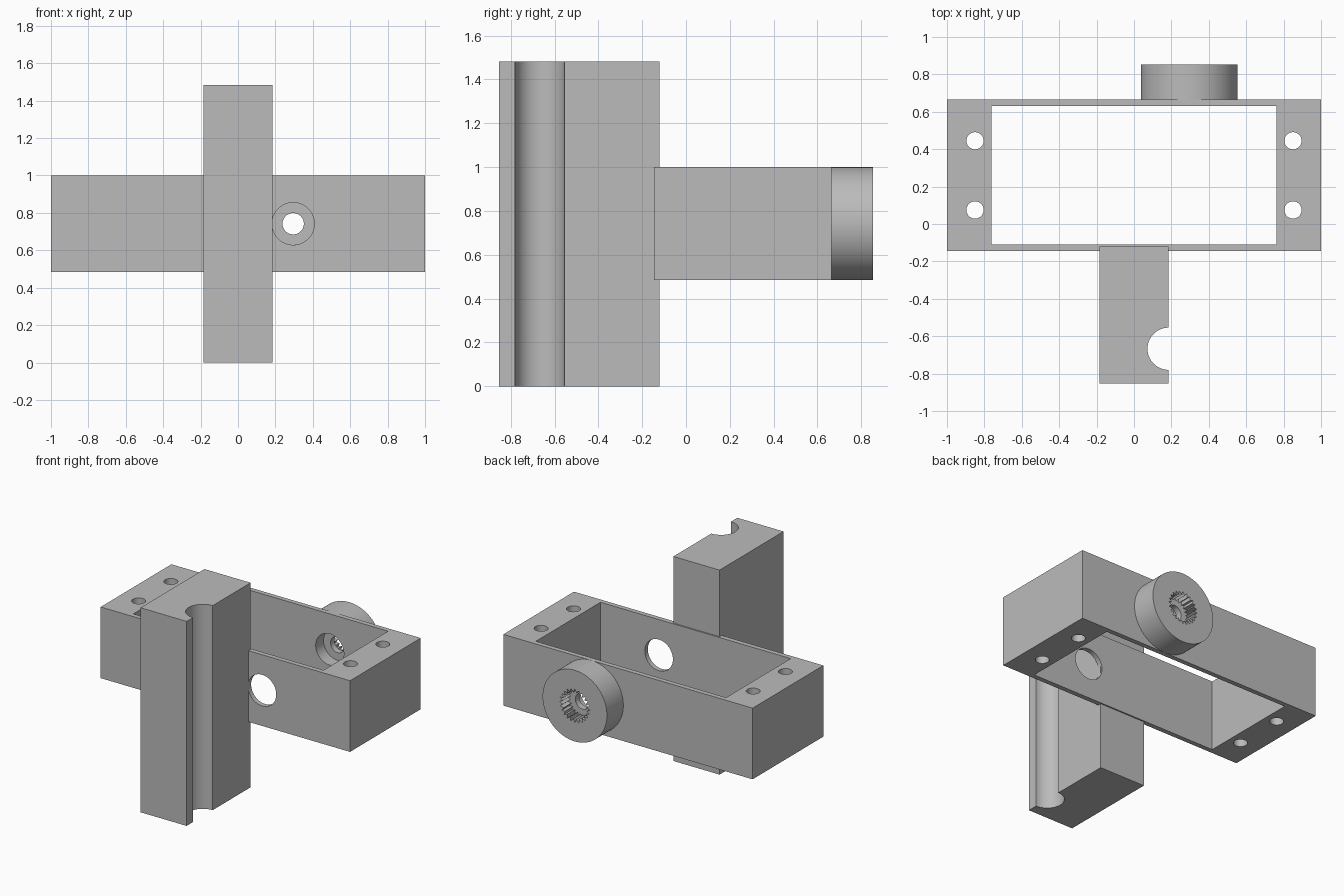
import bpy, bmesh, math
from mathutils import Matrix

cube = bpy.data.objects.get("Cube")
if cube:
    bpy.data.objects.remove(cube, do_unlink=True)

grey = bpy.data.materials.new("plain grey")
grey.use_nodes = True
grey.diffuse_color = (0.5, 0.5, 0.5, 1)
grey.node_tree.nodes["Principled BSDF"].inputs["Base Color"].default_value = (0.5, 0.5, 0.5, 1)


def finish(name, bm):
    bmesh.ops.recalc_face_normals(bm, faces=bm.faces)
    mesh = bpy.data.meshes.new(name)
    bm.to_mesh(mesh)
    bm.free()
    mesh.materials.append(grey)
    obj = bpy.data.objects.new(name, mesh)
    bpy.context.collection.objects.link(obj)
    return obj


def box(name, x, y, z):
    bm = bmesh.new()
    size = [b - a for a, b in (x, y, z)]
    mid = [(a + b) / 2 for a, b in (x, y, z)]
    bmesh.ops.create_cube(bm, size=1, matrix=Matrix.Translation(mid) @ Matrix.Diagonal((*size, 1)))
    return finish(name, bm)


def cylinder(name, centre, radius, length, axis="Z"):
    bm = bmesh.new()
    turn = Matrix.Rotation(math.pi / 2, 4, "X") if axis == "Y" else Matrix.Identity(4)
    bmesh.ops.create_cone(bm, cap_ends=True, segments=64, radius1=radius, radius2=radius,
                          depth=length, matrix=Matrix.Translation(centre) @ turn)
    return finish(name, bm)


def activate(obj):
    bpy.ops.object.select_all(action="DESELECT")
    obj.select_set(True)
    bpy.context.view_layer.objects.active = obj


def cut(target, cutter):
    mod = target.modifiers.new("cut", "BOOLEAN")
    mod.operation, mod.solver, mod.object = "DIFFERENCE", "EXACT", cutter
    activate(target)
    bpy.ops.object.modifier_apply(modifier=mod.name)
    bpy.data.objects.remove(cutter, do_unlink=True)


def smooth(obj):
    activate(obj)
    bpy.ops.object.shade_smooth_by_angle(angle=math.radians(25))


HUB_X, HUB_Z, BORE = 0.295, 0.742, 0.113
FRONT, BACK = -0.145, 0.665

# Rectangular frame with window, screw holes and access bore
frame = box("frame", (-1, 1), (FRONT, BACK), (0.484, 1))
cut(frame, box("window_cutter", (-0.763, 0.763), (-0.11, 0.63), (0.3, 1.2)))
for x in (-0.85, 0.85):
    for y in (0.075, 0.445):
        cut(frame, cylinder("screw_cutter", (x, y, 0.74), 0.046, 1))
cut(frame, cylinder("bore_cutter", (HUB_X, 0.26, HUB_Z), BORE, 1.4, "Y"))
smooth(frame)

# Upright post with a round groove along its left side
HALF, GROOVE_Y = 0.185, -0.667
outline = [(HALF, -0.12), (-HALF, -0.12), (-HALF, -0.853), (HALF, -0.853)]
for i in range(33):
    a = -math.pi / 2 - math.pi * i / 32
    outline.append((HALF + BORE * math.cos(a), GROOVE_Y + BORE * math.sin(a)))
bm = bmesh.new()
face = bm.faces.new([bm.verts.new((x, y, 0)) for x, y in outline])
grown = bmesh.ops.extrude_face_region(bm, geom=[face])["geom"]
bmesh.ops.translate(bm, vec=(0, 0, 1.483), verts=[v for v in grown if isinstance(v, bmesh.types.BMVert)])
smooth(finish("post", bm))

# Round hub: outer wall, splined socket, screw hole and inner counterbore
TEETH = 24
COUNT = TEETH * 4
HUB_R, HUB_END = 0.258, 0.853
SPLINE = "spline"
rings = [(HUB_R, BACK), (HUB_R, HUB_END), (SPLINE, HUB_END), (SPLINE, 0.765),
         (0.057, 0.765), (0.057, 0.72), (BORE, 0.72), (BORE, BACK)]
bm = bmesh.new()
loops = []
for radius, y in rings:
    loop = []
    for i in range(COUNT):
        a = 2 * math.pi * i / COUNT
        r = 0.108 + 0.013 * (1, 0, -1, 0)[i % 4] if radius == SPLINE else radius
        loop.append(bm.verts.new((HUB_X + r * math.cos(a), y, HUB_Z + r * math.sin(a))))
    loops.append(loop)
for k, loop in enumerate(loops):
    after = loops[(k + 1) % len(loops)]
    for i in range(COUNT):
        j = (i + 1) % COUNT
        bm.faces.new((loop[i], loop[j], after[j], after[i]))
smooth(finish("splined_hub", bm))
